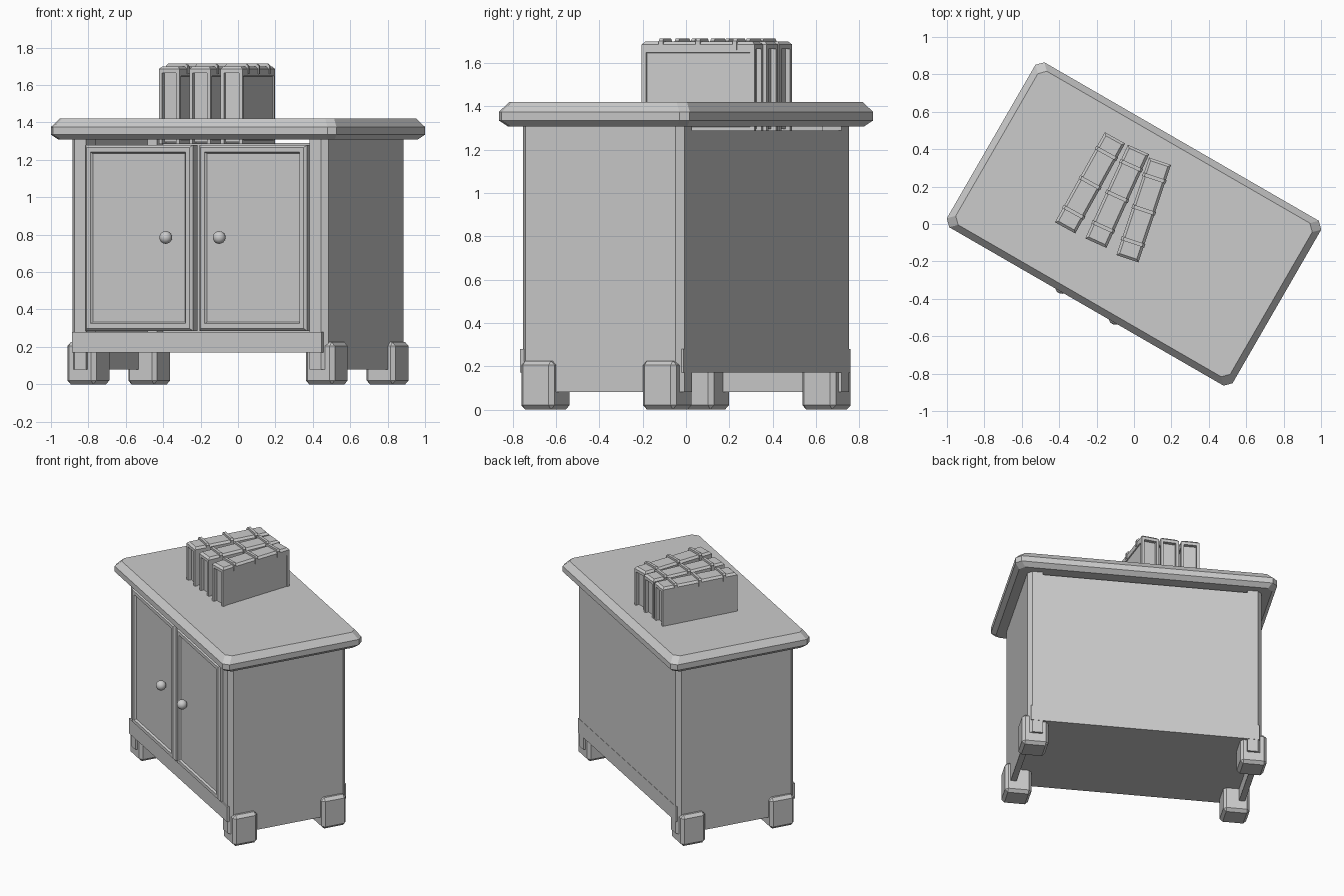
import bpy
import bmesh
from math import radians
from mathutils import Matrix, Vector

cube = bpy.data.objects.get("Cube")
if cube:
    bpy.data.objects.remove(cube, do_unlink=True)

grey = bpy.data.materials.new("plain grey")
grey.use_nodes = True
COLOUR = (0.6, 0.6, 0.6, 1)
grey.diffuse_color = COLOUR
grey.node_tree.nodes["Principled BSDF"].inputs["Base Color"].default_value = COLOUR

TURN = Matrix.Rotation(radians(-30), 4, "Z")  # whole cabinet stands turned


def finish(name, bm, matrix=TURN):
    bmesh.ops.recalc_face_normals(bm, faces=bm.faces)
    bm.transform(matrix)
    mesh = bpy.data.meshes.new(name)
    bm.to_mesh(mesh)
    bm.free()
    mesh.materials.append(grey)
    obj = bpy.data.objects.new(name, mesh)
    bpy.context.collection.objects.link(obj)
    return obj


def add_box(bm, lo, hi, bevel=0, pick=None):
    """Box between two corners; bevels the edges chosen by pick."""
    lo, hi = Vector(lo), Vector(hi)
    size = hi - lo
    m = Matrix.Translation((lo + hi) / 2) @ Matrix.Diagonal((*size, 1))
    verts = bmesh.ops.create_cube(bm, size=1, matrix=m)["verts"]
    if bevel:
        edges = {e for v in verts for e in v.link_edges}
        edges = [e for e in edges if pick is None or pick(e)]
        bmesh.ops.bevel(bm, geom=edges, offset=bevel, segments=1, affect="EDGES")


def box(name, lo, hi, bevel=0, pick=None, matrix=TURN):
    bm = bmesh.new()
    add_box(bm, lo, hi, bevel, pick)
    return finish(name, bm, matrix)


def sink_panel(bm, direction, margin, slope, depth):
    """Sink a framed panel into the outermost face along a direction."""
    bm.normal_update()
    d = Vector(direction)
    face = max((f for f in bm.faces if f.normal.dot(d) > 0.99),
               key=lambda f: (round(f.calc_center_median().dot(d), 4), f.calc_area()))
    bmesh.ops.inset_region(bm, faces=[face], thickness=margin)
    bmesh.ops.inset_region(bm, faces=[face], thickness=slope, depth=-depth)


def middle(e):
    return (e.verts[0].co + e.verts[1].co) / 2


def upright(e):
    return abs(e.verts[0].co.z - e.verts[1].co.z) > 0.01


# Table top: clipped corners, sloped upper and lower rims
bm = bmesh.new()
A, B, C = 0.882, 0.509, 0.035
rings = []
for z, inset in ((1.308, 0.03), (1.335, 0), (1.375, 0), (1.42, 0.035)):
    a, b = A - inset, B - inset
    outline = [(a - C, -b), (a, C - b), (a, b - C), (a - C, b),
               (C - a, b), (-a, b - C), (-a, C - b), (C - a, -b)]
    rings.append([bm.verts.new((x, y, z)) for x, y in outline])
bm.faces.new(rings[0])
bm.faces.new(rings[-1])
for low, high in zip(rings, rings[1:]):
    for i in range(len(low)):
        j = (i + 1) % len(low)
        bm.faces.new((low[i], low[j], high[j], high[i]))
finish("table_top", bm)

# Corner posts, feet and side panels
for sx, side in ((1, "left"), (-1, "right")):
    x0, x1 = sorted((sx * 0.75, sx * 0.79))
    box(side + "_side_panel", (x0, -0.40, 0.08), (x1, 0.40, 1.31))
    for sy, end in ((-1, "front"), (1, "back")):
        x0, x1 = sorted((sx * 0.69, sx * 0.79))
        y0, y1 = sorted((sy * 0.33, sy * 0.43))
        box(f"{end}_{side}_post", (x0, y0, 0.08), (x1, y1, 1.31), 0.03,
            lambda e: upright(e) and middle(e).x * sx > 0.78 and middle(e).y * sy > 0.42)
        x, y, s = sx * 0.736, sy * 0.325, 0.089
        box(f"{end}_{side}_foot", (x - s, y - s, 0), (x + s, y + s, 0.225), 0.02)

# Floor, bottom rails and back panel
box("floor", (-0.75, -0.40, 0.17), (0.75, 0.40, 0.20))
box("front_rail", (-0.77, -0.44, 0.17), (0.77, -0.40, 0.28))
box("back_rail", (-0.77, 0.40, 0.17), (0.77, 0.432, 0.28))
box("back_panel", (-0.70, 0.395, 0.28), (0.70, 0.43, 1.29))

# Doors with sunken panels, and round knobs
for sx, side in ((1, "left"), (-1, "right")):
    x0, x1 = sorted((sx * 0.02, sx * 0.685))
    bm = bmesh.new()
    add_box(bm, (x0, -0.46, 0.285), (x1, -0.40, 1.28), 0.014,
            lambda e: middle(e).y < -0.45)
    sink_panel(bm, (0, -1, 0), 0.035, 0.012, 0.012)
    finish(side + "_door", bm)

    bm = bmesh.new()
    bmesh.ops.create_uvsphere(bm, u_segments=20, v_segments=12, radius=0.034,
                              matrix=Matrix.Translation((sx * 0.165, -0.487, 0.785)))
    knob = finish(side + "_knob", bm)
    for p in knob.data.polygons:
        p.use_smooth = True

# Books standing spine up
W, L, LOW, HIGH = 0.062, 0.275, 1.285, 1.70
books = ((-0.235, 0.22, 61), (-0.09, 0.148, 65.5), (0.052, 0.075, 71.5))
for i, (x, y, angle) in enumerate(books, 1):
    place = Matrix.Translation((x, y, 0)) @ Matrix.Rotation(radians(angle - 90), 4, "Z")
    name = f"book_{i}_"
    box(name + "pages", (0.02 - W, 0.025 - L, LOW + 0.01), (W - 0.02, L - 0.025, HIGH - 0.03),
        matrix=place)
    box(name + "spine", (-W, -L, HIGH - 0.035), (W, L, HIGH), 0.014,
        lambda e: middle(e).z > HIGH - 0.01, place)
    for sx, side in ((1, "left"), (-1, "right")):
        x0, x1 = sorted((sx * (W - 0.02), sx * W))
        bm = bmesh.new()
        add_box(bm, (x0, -L, LOW), (x1, L, HIGH - 0.03))
        if sx > 0:
            sink_panel(bm, (1, 0, 0), 0.03, 0.004, 0.006)
        finish(f"{name}{side}_cover", bm, place)
    # Raised bands across the spine
    bm = bmesh.new()
    for t in (-0.18, 0, 0.18):
        add_box(bm, (-W - 0.004, t - 0.01, HIGH - 0.04), (W + 0.004, t + 0.01, HIGH + 0.014),
                0.012, lambda e: middle(e).z > HIGH and abs(middle(e).x) > 0.05
                and abs(e.verts[0].co.y - e.verts[1].co.y) > 0.01)
    finish(name + "bands", bm, place)
